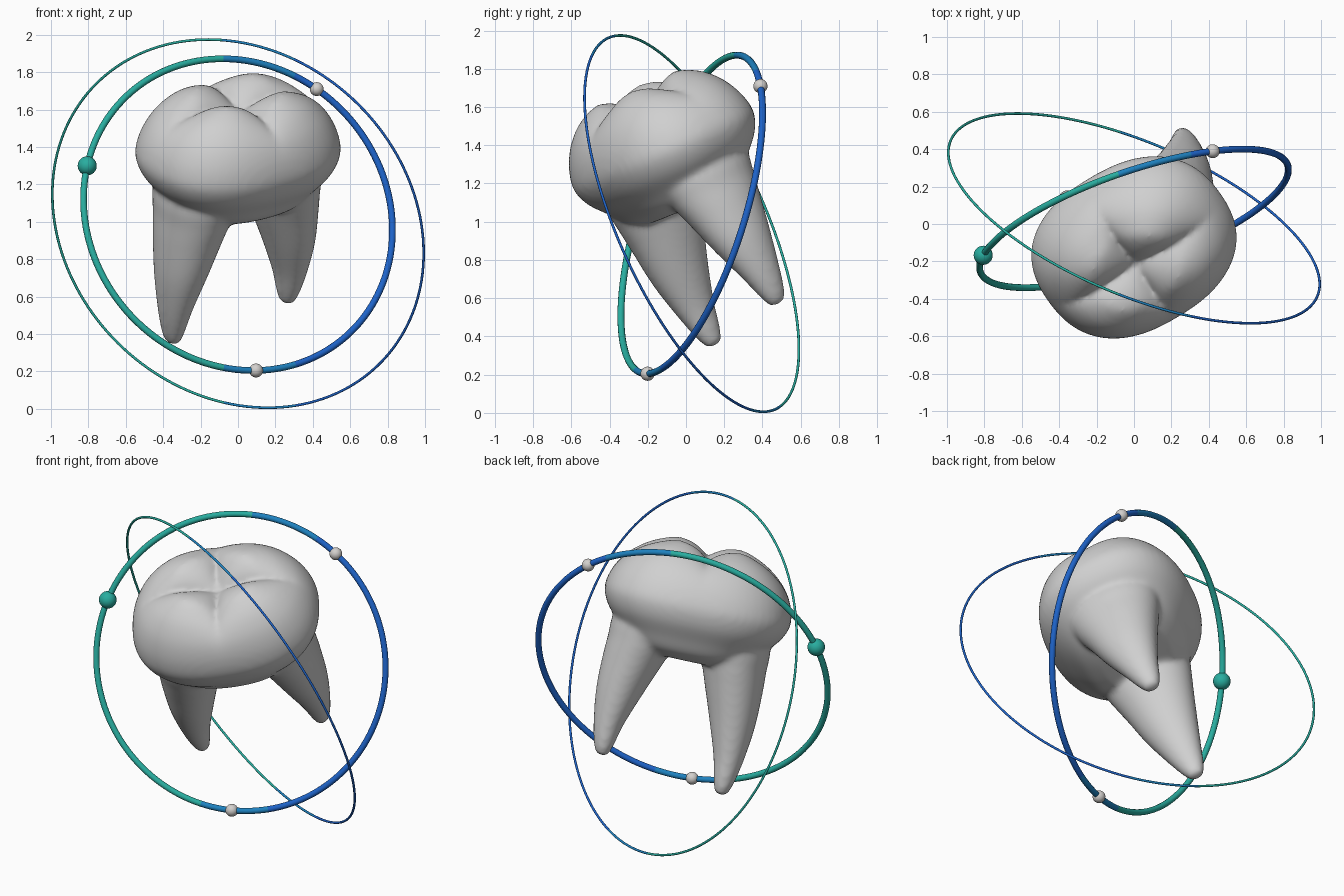
import bpy, bmesh, math
from mathutils import Vector, Matrix

if "Cube" in bpy.data.objects:
    bpy.data.objects.remove(bpy.data.objects["Cube"], do_unlink=True)


def material(name, rgb):
    m = bpy.data.materials.new(name)
    m.use_nodes = True
    m.diffuse_color = (*rgb, 1)
    m.node_tree.nodes["Principled BSDF"].inputs["Base Color"].default_value = (*rgb, 1)
    return m


grey = material("tooth_grey", (0.63, 0.63, 0.63))
pearl = material("pearl_white", (0.65, 0.63, 0.61))
teal = material("teal", (0.022, 0.42, 0.35))
mid_blue = material("mid_blue", (0.013, 0.22, 0.52))
blue = material("royal_blue", (0.013, 0.125, 0.58))


def loft(bm, rings):
    """Skin a list of rings, first at the bottom, and close both ends."""
    loops = [[bm.verts.new(p) for p in ring] for ring in rings]
    n = len(loops[0])
    for a, b in zip(loops, loops[1:]):
        for i in range(n):
            j = (i + 1) % n
            bm.faces.new((a[i], a[j], b[j], b[i]))
    bm.faces.new(loops[0][::-1])
    bm.faces.new(loops[-1])


SIDES = 64
ANGLES = [2 * math.pi * i / SIDES for i in range(SIDES)]


def smooth_profile(keys, steps=6):
    """Catmull-Rom interpolation of a list of vectors."""
    k = [Vector(p) for p in keys]
    k = [k[0]] + k + [k[-1]]
    out = []
    for a, b, c, d in zip(k, k[1:], k[2:], k[3:]):
        for s in range(steps):
            t = s / steps
            out.append(0.5 * (2 * b + (c - a) * t + (2 * a - 5 * b + 4 * c - d) * t * t
                              + (3 * b - a - 3 * c + d) * t ** 3))
    return out + [k[-1]]


# Crown: rounded-box outline, with four cusps parted by a cross of grooves
def crown_ring(scale, z, cusp):
    ring = []
    for a in ANGLES:
        c, s = math.cos(a), math.sin(a)
        r = (abs(c) ** 2.4 + abs(s) ** 2.4) ** (-1 / 2.4)
        lift = cusp * (abs(math.sin(2 * a)) ** 0.7 - 0.5)
        ring.append((0.55 * scale * r * c, 0.455 * scale * r * s, z + lift))
    return ring


tooth = bmesh.new()
crown_keys = [(0.45, -0.34, 0), (0.64, -0.29, 0), (0.78, -0.21, 0), (0.93, -0.12, 0),
              (1.0, -0.03, 0), (0.985, 0.05, 0), (0.925, 0.13, 0.005), (0.83, 0.2, 0.02),
              (0.69, 0.257, 0.045), (0.53, 0.288, 0.07), (0.4, 0.293, 0.085),
              (0.22, 0.265, 0.06), (0.02, 0.215, 0)]
loft(tooth, [crown_ring(*k) for k in smooth_profile(crown_keys)])

# Two tapering roots: offset, shift, height, width and depth of each station
root_keys = [(0.36, 0.025, -1.07, 0.015, 0.018), (0.362, 0.023, -1.055, 0.038, 0.045),
             (0.364, 0.02, -0.99, 0.06, 0.072), (0.362, 0.01, -0.85, 0.09, 0.11),
             (0.34, 0, -0.65, 0.135, 0.165), (0.305, 0, -0.45, 0.172, 0.215),
             (0.28, 0, -0.32, 0.192, 0.25), (0.26, 0, -0.2, 0.21, 0.275),
             (0.25, 0, -0.05, 0.18, 0.25)]
for side, length in ((-1, 1.0), (1, 0.925)):
    loft(tooth, [[(side * off + w * math.cos(a), shift + d * math.sin(a), z * length)
                  for a in ANGLES]
                 for off, shift, z, w, d in smooth_profile(root_keys)])
bmesh.ops.recalc_face_normals(tooth, faces=tooth.faces)
mesh = bpy.data.meshes.new("tooth")
tooth.to_mesh(mesh)
tooth.free()
mesh.materials.append(grey)
obj = bpy.data.objects.new("tooth", mesh)
bpy.context.collection.objects.link(obj)

# Tilt the tooth by its own axes
up = Vector((0.03, -0.41, 0.91)).normalized()
side_axis = Vector((0.84, 0.5, 0.2))
side_axis = (side_axis - up * side_axis.dot(up)).normalized()
depth_axis = up.cross(side_axis)
basis = Matrix((side_axis, depth_axis, up)).transposed().to_4x4()
obj.matrix_world = Matrix.Translation((0, -0.125, 1.39)) @ basis

# Fuse crown and roots into one soft skin
fuse = obj.modifiers.new("fuse", 'REMESH')
fuse.mode = 'VOXEL'
fuse.voxel_size = 0.016
fuse.use_smooth_shade = True
soften = obj.modifiers.new("soften", 'SMOOTH')
soften.factor = 0.5
soften.iterations = 8


# Tilted rings, coloured in bands from right to left
def orbit(name, centre, normal, radius, tube):
    rot = Vector(normal).to_track_quat('Z', 'Y')
    bpy.ops.mesh.primitive_torus_add(major_radius=radius, minor_radius=tube,
                                     major_segments=160, minor_segments=12,
                                     location=centre, rotation=rot.to_euler())
    ring = bpy.context.object
    ring.name = name
    for m in (teal, mid_blue, blue):
        ring.data.materials.append(m)
    for p in ring.data.polygons:
        x = (rot @ p.center).x
        p.material_index = 0 if x < -0.08 else 1 if x < 0.3 else 2
        p.use_smooth = True


INNER_CENTRE = Vector((0, 0.03, 1.038))
INNER_NORMAL = Vector((-0.314, 0.904, -0.287)).normalized()
INNER_RADIUS = 0.87
orbit("inner_ring", INNER_CENTRE, INNER_NORMAL, INNER_RADIUS, 0.018)
orbit("outer_ring", (0, 0.03, 0.99), (0.362, 0.85, 0.382), 1.065, 0.007)


# Beads on the inner ring
def bead(name, position, radius, mat):
    d = Vector(position) - INNER_CENTRE
    d = (d - INNER_NORMAL * d.dot(INNER_NORMAL)).normalized() * INNER_RADIUS
    bpy.ops.mesh.primitive_uv_sphere_add(segments=32, ring_count=16, radius=radius,
                                         location=INNER_CENTRE + d)
    ball = bpy.context.object
    ball.name = name
    ball.data.materials.append(mat)
    bpy.ops.object.shade_smooth()


bead("teal_bead", (-0.815, -0.165, 1.3), 0.051, teal)
bead("upper_bead", (0.42, 0.4, 1.71), 0.037, pearl)
bead("lower_bead", (0.1, -0.21, 0.205), 0.037, pearl)
